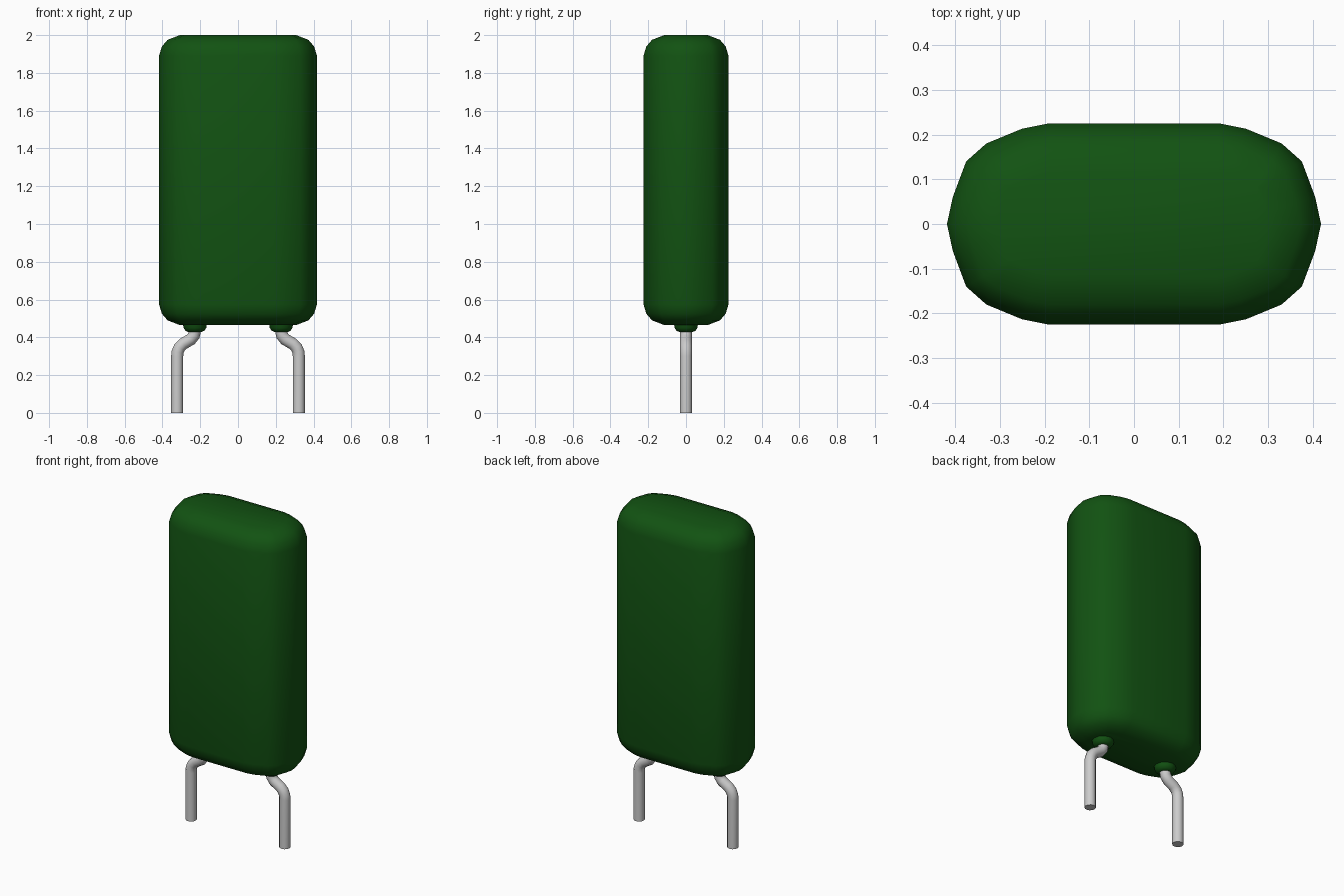
import bpy
import bmesh
import math
from mathutils import Vector

cube = bpy.data.objects.get("Cube")
if cube:
    bpy.data.objects.remove(cube, do_unlink=True)


def material(name, rgb):
    mat = bpy.data.materials.new(name)
    mat.use_nodes = True
    mat.diffuse_color = (*rgb, 1)
    mat.node_tree.nodes["Principled BSDF"].inputs["Base Color"].default_value = (*rgb, 1)
    return mat


green = material("dark green coating", (0.006, 0.085, 0.006))
metal = material("tinned metal", (0.6, 0.6, 0.6))


def select_only(obj):
    bpy.ops.object.select_all(action="DESELECT")
    obj.select_set(True)
    bpy.context.view_layer.objects.active = obj


def loft(name, rings, mat, angle):
    """Skin a stack of equal rings and cap both ends."""
    bm = bmesh.new()
    loops = [[bm.verts.new(p) for p in ring] for ring in rings]
    n = len(loops[0])
    for low, high in zip(loops, loops[1:]):
        for i in range(n):
            j = (i + 1) % n
            bm.faces.new((low[i], low[j], high[j], high[i]))
    bm.faces.new(loops[0][::-1])
    bm.faces.new(loops[-1])
    bmesh.ops.recalc_face_normals(bm, faces=bm.faces)
    mesh = bpy.data.meshes.new(name)
    bm.to_mesh(mesh)
    bm.free()
    mesh.materials.append(mat)
    obj = bpy.data.objects.new(name, mesh)
    bpy.context.collection.objects.link(obj)
    select_only(obj)
    bpy.ops.object.shade_smooth_by_angle(angle=math.radians(angle))
    return obj


# Body: rounded plan outline, inset along its normals at the top and bottom
quarter = [(0.418, 0), (0.405, 0.06), (0.375, 0.14), (0.33, 0.18), (0.25, 0.213), (0.19, 0.225)]
outline = quarter + [(-x, y) for x, y in quarter[::-1]]
outline += [(-x, -y) for x, y in outline[1:-1]]
outline = [Vector(p) for p in outline]


def inset(d):
    ring = []
    for i, p in enumerate(outline):
        t = outline[(i + 1) % len(outline)] - outline[i - 1]
        ring.append(p - Vector((t.y, -t.x)).normalized() * d)
    return ring


BOTTOM, TOP = 0.465, 2.0
rounding = [(0.11, 0), (0.045, 0.025), (0.015, 0.06), (0, 0.11)]  # inset, height
levels = [(d, BOTTOM + h) for d, h in rounding] + [(d, TOP - h) for d, h in rounding[::-1]]
loft("body", [[(p.x, p.y, z) for p in inset(d)] for d, z in levels], green, 60)

# Coating collars and bent leads, one pair per side
path = [(0.228, 0.5), (0.228, 0.435), (0.233, 0.41), (0.25, 0.389), (0.29, 0.366),
        (0.31, 0.346), (0.32, 0.322), (0.322, 0.3), (0.322, 0)]
collar = [(0.035, 0.428), (0.05, 0.435), (0.06, 0.45), (0.065, 0.48)]
SIDES = 12
for side, sign in (("left", 1), ("right", -1)):
    angles = [2 * math.pi * i / SIDES for i in range(SIDES)]
    loft(side + "_collar",
         [[(sign * 0.228 + r * math.cos(a), r * math.sin(a), z) for a in angles]
          for r, z in collar], green, 50)

    curve = bpy.data.curves.new(side + "_lead", "CURVE")
    curve.dimensions = "3D"
    curve.bevel_depth = 0.032
    curve.bevel_resolution = 4
    curve.use_fill_caps = True
    spline = curve.splines.new("POLY")
    spline.points.add(len(path) - 1)
    for point, (x, z) in zip(spline.points, path):
        point.co = (sign * x, 0, z, 1)
    curve.materials.append(metal)
    lead = bpy.data.objects.new(side + "_lead", curve)
    bpy.context.collection.objects.link(lead)
    select_only(lead)
    bpy.ops.object.convert(target="MESH")
    bpy.ops.object.shade_smooth_by_angle(angle=math.radians(50))
